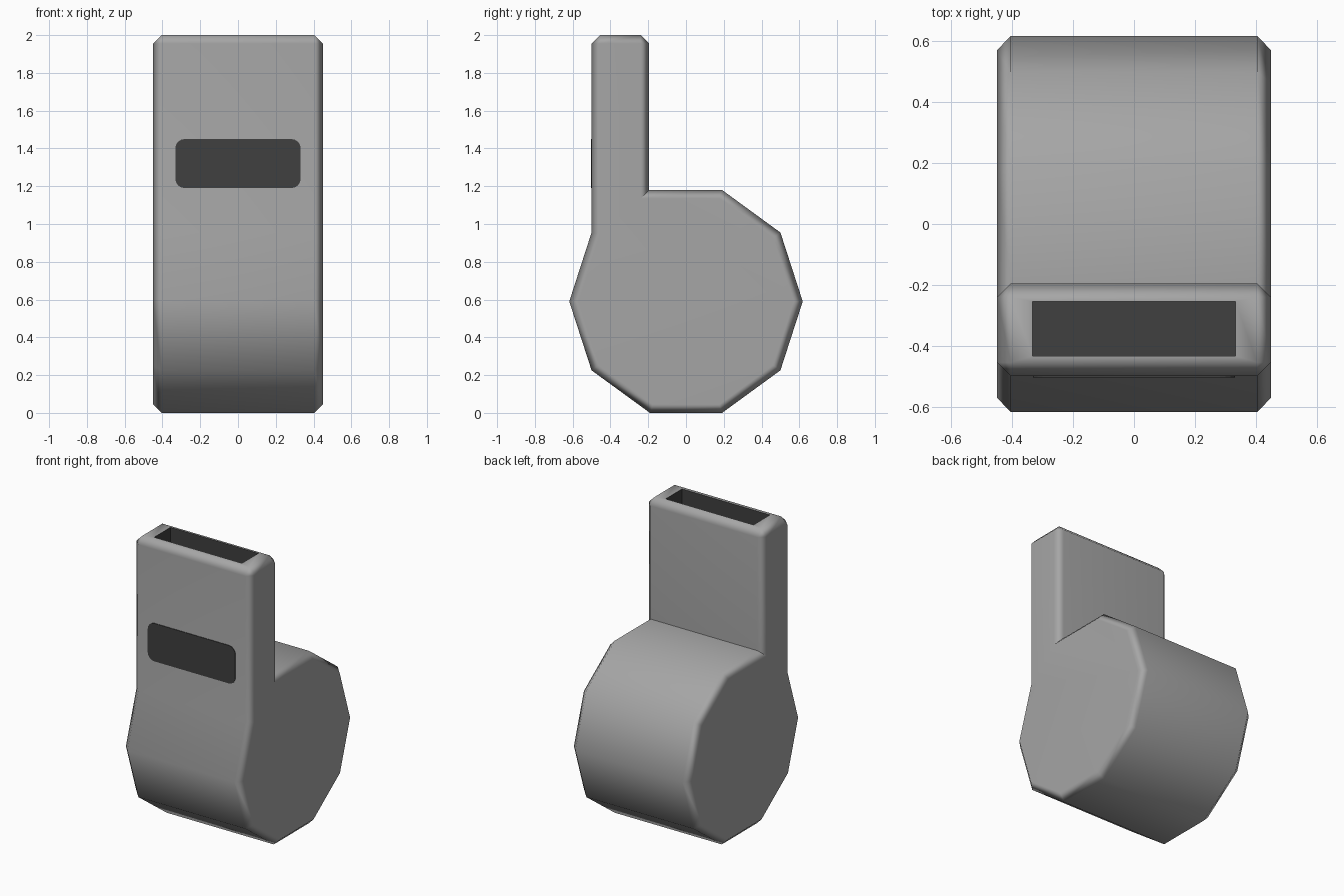
import bpy, bmesh, math
from mathutils import Vector

if "Cube" in bpy.data.objects:
    bpy.data.objects.remove(bpy.data.objects["Cube"])


def material(name, v):
    m = bpy.data.materials.new(name)
    m.diffuse_color = (v, v, v, 1)
    m.use_nodes = True
    m.node_tree.nodes["Principled BSDF"].inputs["Base Color"].default_value = m.diffuse_color
    return m


grey = material("body grey", 0.38)
dark = material("opening dark", 0.05)


def add_object(name, bm, mats):
    bmesh.ops.recalc_face_normals(bm, faces=bm.faces)
    mesh = bpy.data.meshes.new(name)
    bm.to_mesh(mesh)
    bm.free()
    for m in mats:
        mesh.materials.append(m)
    ob = bpy.data.objects.new(name, mesh)
    bpy.context.collection.objects.link(ob)
    return ob


def prism(points, offset):
    """Extrude a closed outline of 3D points along offset."""
    bm = bmesh.new()
    a = [bm.verts.new(p) for p in points]
    b = [bm.verts.new(Vector(p) + Vector(offset)) for p in points]
    bm.faces.new(a)
    bm.faces.new(b[::-1])
    for i in range(len(a)):
        j = (i + 1) % len(a)
        bm.faces.new((a[i], b[i], b[j], a[j]))
    bmesh.ops.recalc_face_normals(bm, faces=bm.faces)
    return bm


# Whistle body: ten-sided drum outline with the mouthpiece rising at the front
W, R, CZ, TOP = 0.45, 0.618, 0.59, 2.0
outline = [(R * math.cos(math.radians(a)), CZ + 0.59 / math.sin(math.radians(72)) * math.sin(math.radians(a)))
           for a in range(-144, 109, 36)]           # front-bottom round to top
outline += [(-0.195, TOP), (-0.5, TOP), (-0.5, outline[4 + 1][1]), (-R, CZ)]
outline[7] = (-0.195, 1.18)
bm = prism([(-W, y, z) for y, z in outline], (2 * W, 0, 0))

# Chamfer both side outlines and the two long edges of the mouthpiece top
edges = []
for e in bm.edges:
    p, q = (v.co for v in e.verts)
    across = abs(p.x - q.x) > 0.1
    if not across or min(p.z, q.z) > TOP - 0.01:
        edges.append(e)
bmesh.ops.bevel(bm, geom=edges, offset=0.045, segments=1, profile=0.5,
                affect='EDGES', clamp_overlap=False)

# Mouth opening sunk into the top face
top = max(bm.faces, key=lambda f: f.calc_center_median().z)
bmesh.ops.inset_individual(bm, faces=[top], thickness=0.02)
mid_y = top.calc_center_median().y
for v in top.verts:
    v.co = (math.copysign(0.333, v.co.x), -0.255 if v.co.y > mid_y else -0.433, TOP)
ring = bmesh.ops.inset_individual(bm, faces=[top], thickness=0.0005)["faces"]
for v in top.verts:
    v.co = (math.copysign(0.333, v.co.x), -0.255 if v.co.y > mid_y else -0.433, TOP - 0.4)
for f in list(ring) + [top]:
    f.material_index = 1
body = add_object("whistle_body", bm, [grey, dark])

bpy.context.view_layer.objects.active = body
body.select_set(True)
bpy.ops.object.shade_smooth_by_angle(angle=math.radians(60))
wn = body.modifiers.new("weighted normals", 'WEIGHTED_NORMAL')
wn.keep_sharp = True

# Front sound slot: thin dark rounded plate
hx, hz, r, cz = 0.332, 0.13, 0.05, 1.32
slot = []
for k, (sx, sz) in enumerate([(1, 1), (-1, 1), (-1, -1), (1, -1)]):
    for s in range(5):
        a = math.radians(90 * k + 22.5 * s)
        slot.append((sx * (hx - r) + r * math.cos(a), -0.504,
                     cz + sz * (hz - r) + r * math.sin(a)))
add_object("sound_slot", prism(slot, (0, 0.006, 0)), [dark])
